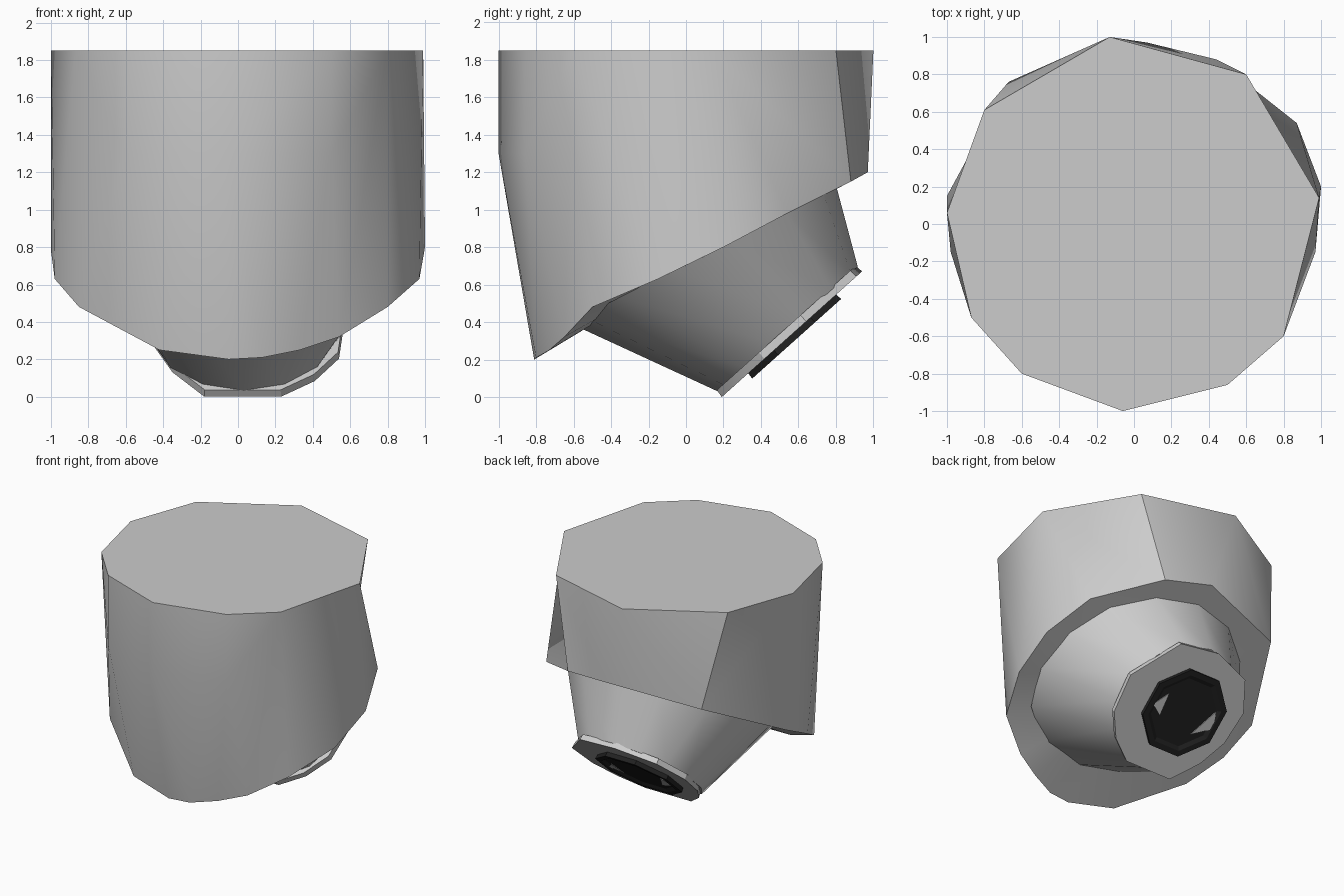
import bpy, bmesh, math
from mathutils import Vector

if "Cube" in bpy.data.objects:
    bpy.data.objects.remove(bpy.data.objects["Cube"])


def material(name, v):
    m = bpy.data.materials.new(name)
    m.diffuse_color = (v, v, v, 1)
    m.use_nodes = True
    m.node_tree.nodes["Principled BSDF"].inputs["Base Color"].default_value = m.diffuse_color
    return m


grey = material("grey_plastic", 0.605)
black = material("black_glass", 0.015)


def finish(name, bm, mat, smooth=35):
    bmesh.ops.recalc_face_normals(bm, faces=bm.faces)
    me = bpy.data.meshes.new(name)
    bm.to_mesh(me)
    bm.free()
    ob = bpy.data.objects.new(name, me)
    bpy.context.collection.objects.link(ob)
    me.materials.append(mat)
    bpy.ops.object.select_all(action='DESELECT')
    ob.select_set(True)
    bpy.context.view_layer.objects.active = ob
    if smooth:
        bpy.ops.object.shade_smooth_by_angle(angle=math.radians(smooth))
    return ob


def angle(v):
    return math.degrees(math.atan2(v.co.y, v.co.x)) % 360


def stitch(bm, a, b):
    """Join two rings with different point counts, matching them by angle."""
    a, b = sorted(a, key=angle), sorted(b, key=angle)
    i = j = 0
    while i < len(a) or j < len(b):
        va, vb = a[i % len(a)], b[j % len(b)]
        na, nb = a[(i + 1) % len(a)], b[(j + 1) % len(b)]
        ta = angle(na) + (360 if i + 1 >= len(a) else 0)
        tb = angle(nb) + (360 if j + 1 >= len(b) else 0)
        ta += 12 if ta < 90 else -8      # the wall twists at the back right
        if j >= len(b) or (i < len(a) and ta < tb):
            bm.faces.new((va, na, vb))
            i += 1
        else:
            bm.faces.new((va, nb, vb))
            j += 1


# Housing: flat ten-sided top, slanted underside
top_xy = [(-.13, 1), (.6, .8), (.99, .14), (.8, -.6), (.5, -.86),
          (-.06, -1), (-.6, -.8), (-.87, -.5), (-1, .06), (-.8, .61)]
low_xyz = [(.97, -.15, .63), (.8, -.5, .48), (.54, -.65, .32), (.33, -.73, .25),
           (.13, -.8, .21), (-.05, -.81, .2), (-.42, -.73, .25), (-.85, -.42, .48),
           (-.98, -.15, .63), (-1, .15, .78), (-.67, .76, 1.09), (.07, .97, 1.2),
           (.44, .88, 1.15), (.87, .54, .98), (1, .2, .8)]
bm = bmesh.new()
top = [bm.verts.new((x, y, 1.85)) for x, y in top_xy]
low = [bm.verts.new(p) for p in low_xyz]
# front corners run straight down before tapering inwards
mid = [bm.verts.new((v.co.x, v.co.y, 1.3)) if v.co.y < -.7 else v for v in top]
stitch(bm, mid, low)
for k in range(len(top)):
    n = (k + 1) % len(top)
    ring = list(dict.fromkeys((top[k], top[n], mid[n], mid[k])))
    if len(ring) > 2:
        bm.faces.new(ring)
bm.faces.new(top)
hub = bm.verts.new((0, .1, .75))
for k in range(len(low)):
    bm.faces.new((low[k], low[(k + 1) % len(low)], hub))
finish("housing", bm, grey)

# Tilted frame of the nozzle end
X = Vector((1, 0, 0))
V = Vector((0, .745, .667))
N = Vector((0, .667, -.745))
END = Vector((.01, .567, .337))


def on_end(a, b, out=0):
    return END + X * a + V * b + N * out


def ring_points(c, u, v, r, n, phase=0):
    return [c + u * (r * math.cos(math.tau * (k + phase) / n))
            + v * (r * math.sin(math.tau * (k + phase) / n)) for k in range(n)]


def loft(name, rings, mat, smooth=35):
    bm = bmesh.new()
    rows = [[bm.verts.new(p) for p in r] for r in rings]
    for a, b in zip(rows, rows[1:]):
        for k in range(len(a)):
            n = (k + 1) % len(a)
            bm.faces.new((a[k], a[n], b[n], b[k]))
    bm.faces.new(rows[0])
    bm.faces.new(rows[-1])
    return finish(name, bm, mat, smooth)


# Tapered nozzle
loft("nozzle", [
    ring_points(Vector((.06, .09, .76)), X, Vector((0, .89, .456)), .8, 14, .5),
    ring_points(on_end(.02, 0, -.035), X, V, .5, 14, .5)], grey, 40)

# Uneven flat rim round the nozzle end
rim = [(.56, .1), (.3, .46), (-.03, .5), (-.35, .395), (-.48, .16), (-.46, -.1),
       (-.36, -.31), (-.19, -.505), (.22, -.505), (.4, -.38), (.53, -.2)]
loft("rim", [[on_end(a * s, b * s, z) for a, b in rim]
             for s, z in ((.99, -.045), (1, 0))], grey, 25)

# Dark lens with a raised edge
loft("lens", [ring_points(on_end(0, 0, z), X, V, r, 8, .5)
              for r, z in ((.34, -.005), (.345, .035), (.30, .035), (.27, .018))], black, 0)

# Two small pale facets on the lens
bm = bmesh.new()
for tri in (((-.14, -.13), (-.24, .10), (-.29, -.03)), ((.28, -.03), (.2, .09), (.18, -.09))):
    bm.faces.new([bm.verts.new(on_end(a, b, .03)) for a, b in tri])
for f in bm.faces:
    f.normal_update()
    if f.normal.dot(N) < 0:
        f.normal_flip()
bmesh.ops.solidify(bm, geom=bm.faces[:], thickness=.006)
finish("lens_facets", bm, grey, 0)
